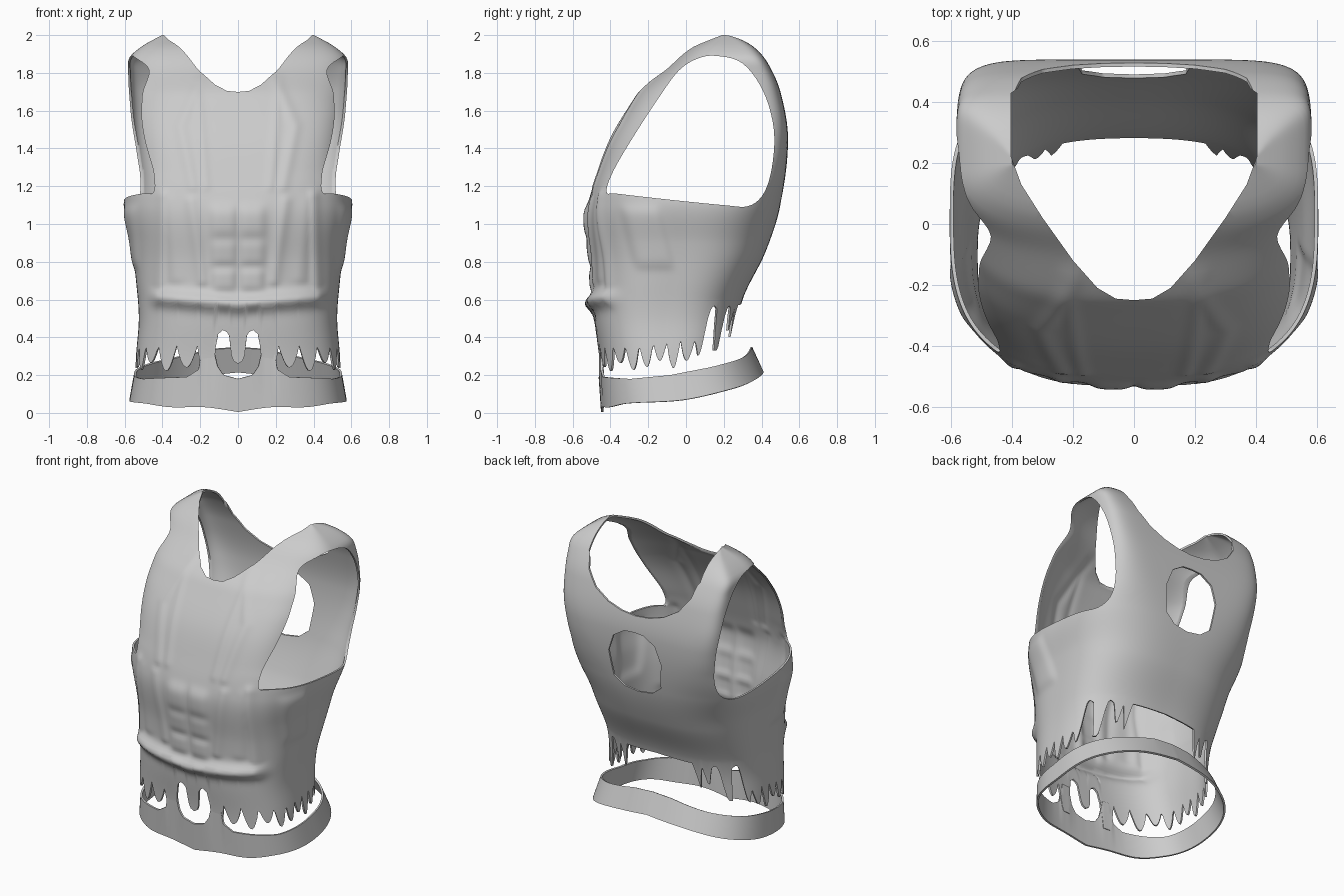
import bpy, bmesh, math
from mathutils import Vector

if "Cube" in bpy.data.objects:
    bpy.data.objects.remove(bpy.data.objects["Cube"])

COLS = 288

def curve(keys, x, smooth=True):
    """Interpolate (x, value) keys; smooth uses Hermite tangents."""
    if x <= keys[0][0]:
        return keys[0][1]
    for i in range(len(keys) - 1):
        (x0, y0), (x1, y1) = keys[i], keys[i + 1]
        if x <= x1:
            t, h = (x - x0) / (x1 - x0), x1 - x0
            if not smooth:
                return y0 + (y1 - y0) * t
            def slope(j):
                a, b = keys[max(j - 1, 0)], keys[min(j + 1, len(keys) - 1)]
                return (b[1] - a[1]) / (b[0] - a[0])
            m0, m1 = slope(i) * h, slope(i + 1) * h
            return ((2*t**3 - 3*t*t + 1) * y0 + (t**3 - 2*t*t + t) * m0
                    + (3*t*t - 2*t**3) * y1 + (t**3 - t*t) * m1)
    return keys[-1][1]

def section(phi, a, yf, yb, nf, nb):
    """Point on a superellipse; phi = 0 is the front centre."""
    c, s = math.cos(phi), math.sin(phi)
    n = nf if c > 0 else nb
    rho = (abs(c)**n + abs(s)**n) ** (-1 / n)
    return a * s * rho, (yf + yb) / 2 - (yb - yf) / 2 * c * rho

def add_mesh(name, verts, faces):
    me = bpy.data.meshes.new(name)
    me.from_pydata(verts, [], faces)
    bm = bmesh.new()
    bm.from_mesh(me)
    bmesh.ops.recalc_face_normals(bm, faces=bm.faces)
    bm.to_mesh(me)
    bm.free()
    ob = bpy.data.objects.new(name, me)
    bpy.context.collection.objects.link(ob)
    return ob

def loft(name, rings, thick):
    """Open tube through rings, thickened inwards."""
    faces = [(r * COLS + i, r * COLS + (i + 1) % COLS, (r + 1) * COLS + (i + 1) % COLS, (r + 1) * COLS + i)
             for r in range(len(rings) - 1) for i in range(COLS)]
    me = bpy.data.meshes.new(name)
    me.from_pydata([p for ring in rings for p in ring], [], faces)
    ob = bpy.data.objects.new(name, me)
    bpy.context.collection.objects.link(ob)
    m = ob.modifiers.new("thickness", 'SOLIDIFY')
    m.thickness, m.offset = thick, -1
    return ob

def prism(name, pts, axis, lo, hi):
    """Closed cutter: 2D outline extruded along an axis."""
    def place(p, d):
        return {'x': (d, p[0], p[1]), 'y': (p[0], d, p[1]), 'z': (p[0], p[1], d)}[axis]
    k = len(pts)
    faces = [tuple(range(k)), tuple(range(2 * k - 1, k - 1, -1))]
    faces += [(i, (i + 1) % k, k + (i + 1) % k, k + i) for i in range(k)]
    ob = add_mesh(name, [place(p, lo) for p in pts] + [place(p, hi) for p in pts], faces)
    ob.hide_render = True
    return ob

def rounded(pts, n=5):
    """Closed Catmull-Rom through the outline points."""
    out, k = [], len(pts)
    for i in range(k):
        p = [Vector(pts[(i + d) % k]) for d in (-1, 0, 1, 2)]
        for j in range(n):
            t = j / n
            out.append(0.5 * (2*p[1] + (p[2]-p[0])*t + (2*p[0]-5*p[1]+4*p[2]-p[3])*t*t
                              + (3*p[1]-p[0]-3*p[2]+p[3])*t**3))
    return out

def mirrored(half):
    return half + [(-x, y) for x, y in reversed(half) if x > 1e-6]

# torso silhouettes over height: half width, front y, back y
WIDTH = [(.15, .545), (.3, .54), (.5, .525), (.7, .54), (.9, .565), (1.1, .605), (1.3, .57),
         (1.6, .58), (1.8, .582), (1.88, .575), (1.94, .51), (1.98, .44), (2.0, .40)]
FRONT = [(.15, -.45), (.3, -.46), (.5, -.485), (.8, -.50), (1.0, -.525), (1.1, -.52), (1.25, -.475),
         (1.45, -.40), (1.64, -.29), (1.71, -.24), (1.82, -.11), (1.93, .01), (1.975, .10), (2.0, .17)]
BACK = [(.3, .24), (.6, .30), (.85, .42), (1.1, .50), (1.45, .54), (1.7, .50), (1.85, .435),
        (1.93, .37), (1.975, .30), (2.0, .23)]
FRONTN = [(.9, 2.8), (1.1, 2.8), (1.25, 3.3), (1.55, 3.3), (1.75, 2.6), (2.0, 2.8)]
BACKN = [(.6, 2.8), (1.1, 3.4), (1.4, 7), (1.6, 9), (2.0, 9)]
# torn hem around the half turn (front tongue and posts, rear strips)
HEM_F = [(0, .26), (.06, .28), (.09, .42), (.15, .44), (.21, .41), (.24, .17), (.34, .17), (.39, .36)]
HEM_B = [(1.99, .39), (2.06, .29), (2.1, .36), (2.15, .54), (2.19, .57), (2.25, .55), (2.29, .33), (2.35, .33),
         (2.41, .55), (2.45, .57), (2.49, .55), (2.54, .41), (2.6, .56), (2.64, .4), (2.7, .57), (3.15, .58)]

def hem(phi):
    if phi < .39:
        return curve(HEM_F, phi, False)
    if phi > 1.99:
        return curve(HEM_B, phi, False)
    k = (phi - .39) / .2
    depth = .12 + .025 * math.sin(int(k) * 2.3)
    return .36 - depth * abs(math.sin(math.pi * k)) ** .9 + .03 * max(0, phi - 1)

# raised ridges in (|x|, z): start, end, width, height
RIDGES = [((0, .575), (.42, .61), .042, .045), ((.42, .62), (.4, 1.15), .03, .014),
          ((.2, 1.76), (.305, 1.52), .03, .009), ((.305, 1.52), (.24, 1.2), .03, .009),
          ((.22, 1.76), (.17, 1.2), .025, .007), ((.25, 1.12), (.19, .7), .03, .010),
          ((.37, 1.12), (.33, .72), .04, .007)]

def seg_dist(p, a, b):
    p, a, b = Vector(p), Vector(a), Vector(b)
    t = max(0, min(1, (p - a).dot(b - a) / (b - a).length_squared))
    return (p - a - (b - a) * t).length

def relief(x, y, z):
    ax = abs(x)
    if y < -.05 and ax < .5:
        d = max(h * math.exp(-(seg_dist((ax, z), a, b) / w) ** 2) for a, b, w, h in RIDGES)
        for cz, sz, sx in ((1.01, .09, .07), (.845, .068, .067), (.705, .06, .062)):
            d += .018 * math.exp(-((ax - .075) / sx) ** 4 - ((z - cz) / sz) ** 4)
        y -= d
    # flank pad, slanted
    pc = -.21 + (.95 - z) * .25
    if ax > .35:
        x += math.copysign(.014 * math.exp(-((y - pc) / .1) ** 6 - ((z - .93) / .16) ** 8), x)
    return x, y, z

# torso shell
phis = [2 * math.pi * (i / COLS) - math.pi for i in range(COLS)]
upper = [.62 + 1.28 * i / 84 for i in range(85)] + [1.9 + .1 * math.sin(math.pi / 2 * i / 8) for i in range(1, 9)]
rows = [('h', i / 20) for i in range(20)] + [('z', z) for z in upper]
rings = []
for kind, v in rows:
    ring = []
    for phi in phis:
        z = v
        if kind == 'h':
            h = hem(abs(phi))
            z = h + (.62 - h) * v
        x, y = section(phi, curve(WIDTH, z), curve(FRONT, z), curve(BACK, z), curve(FRONTN, z), curve(BACKN, z))
        ring.append(relief(x, y, z))
    rings.append(ring)
torso = loft("torso_shell", rings, .012)

# openings: armholes, neck from above, rear neckline, rear window
arm = [(-.42, 1.17), (-.385, 1.28), (-.28, 1.46), (-.15, 1.66), (-.04, 1.81), (.06, 1.875), (.16, 1.89),
       (.3, 1.85), (.41, 1.7), (.465, 1.5), (.455, 1.3), (.41, 1.16), (.33, 1.095), (.2, 1.1), (-.1, 1.13), (-.36, 1.16)]
neck = [(0, -.25), (.06, -.245), (.12, -.21), (.2, -.12), (.3, .02), (.37, .13), (.403, .22), (.403, .43), (.36, .46), (0, .46)]
nape = [(0, 1.57), (.1, 1.58), (.2, 1.61), (.3, 1.67), (.37, 1.76), (.4, 1.88), (.401, 2.2), (0, 2.2)]
window = [(0, 1.06), (.1, 1.075), (.17, 1.13), (.19, 1.3), (.15, 1.41), (.07, 1.46), (0, 1.465)]
cutters = [prism("armhole_cutter", rounded(arm), 'x', -1, 1),
           prism("neck_cutter", mirrored(neck), 'z', 1.5, 2.4),
           prism("nape_cutter", mirrored(nape), 'y', .301, .9),
           prism("window_cutter", mirrored(window), 'y', .3, .9)]
for c in cutters:
    m = torso.modifiers.new("cut", 'BOOLEAN')
    m.operation, m.solver, m.object = 'DIFFERENCE', 'EXACT', c

# waist belt, tilted up at the back, with posts rising to the torso front
BELT_TOP = [(0, .18), (.14, .2), (.2, .25), (.24, .36), (.33, .36), (.37, .23), (.48, .19), (1.0, .18),
            (1.5, .2), (2.0, .24), (2.5, .29), (2.9, .34), (3.15, .35)]
BELT_LOW = [(0, .005), (.3, .03), (.6, .03), (.9, .05), (1.6, .07), (2.2, .13), (2.7, .19), (3.15, .22)]
rings = []
for r in range(9):
    t, ring = r / 8, []
    for phi in phis:
        lo, hi = curve(BELT_LOW, abs(phi)), curve(BELT_TOP, abs(phi), False)
        x, y = section(phi, .575 - .025 * t, -.45 - .012 * t, .41 - .06 * t, 2.8, 2.6)
        ring.append((x, y, lo + (hi - lo) * t))
    rings.append(ring)
belt = loft("waist_belt", rings, .012)

# apply modifiers, shade, drop cutters
for ob in (torso, belt):
    bpy.ops.object.select_all(action='DESELECT')
    ob.select_set(True)
    bpy.context.view_layer.objects.active = ob
    for m in list(ob.modifiers):
        bpy.ops.object.modifier_apply(modifier=m.name)
    bpy.ops.object.shade_smooth_by_angle(angle=math.radians(55))
for c in cutters:
    bpy.data.objects.remove(c)
